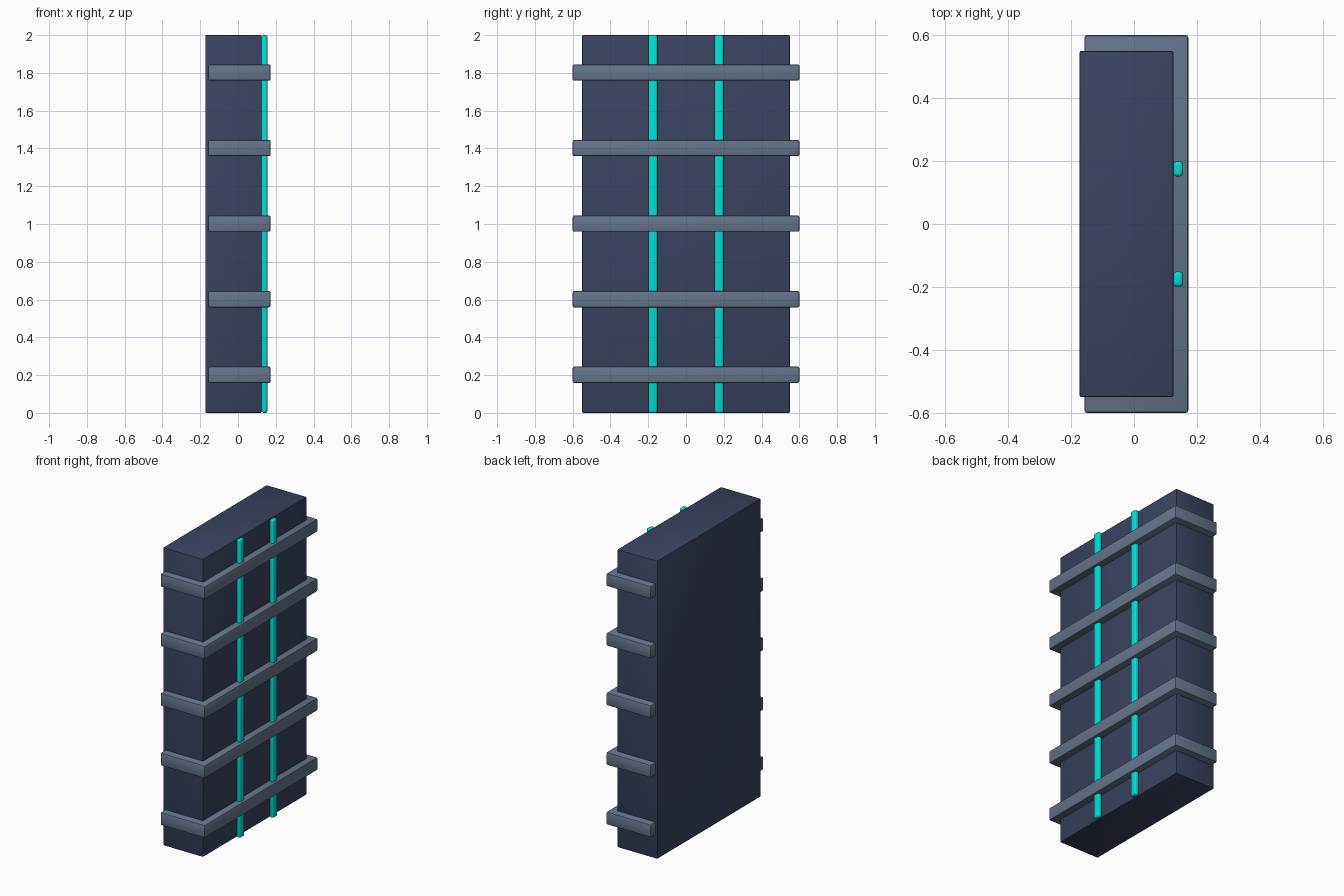
import bpy

if "Cube" in bpy.data.objects:
    bpy.data.objects.remove(bpy.data.objects["Cube"])


def material(name, color):
    mat = bpy.data.materials.new(name)
    mat.diffuse_color = (*color, 1)
    mat.use_nodes = True
    mat.node_tree.nodes["Principled BSDF"].inputs["Base Color"].default_value = mat.diffuse_color
    return mat


navy = material("dark_navy", (0.042, 0.056, 0.115))
steel = material("slate_steel", (0.133, 0.178, 0.262))
cyan = material("bright_cyan", (0.0, 0.75, 0.66))


def box(name, lo, hi, bevel, segments, mat):
    """Rounded box between two opposite corners."""
    center = [(a + b) / 2 for a, b in zip(lo, hi)]
    bpy.ops.mesh.primitive_cube_add(size=1, location=center)
    ob = bpy.context.object
    ob.name = name
    ob.scale = [b - a for a, b in zip(lo, hi)]
    bpy.ops.object.transform_apply(location=False, rotation=False, scale=True)
    mod = ob.modifiers.new("soft_edges", "BEVEL")
    mod.width = bevel
    mod.segments = segments
    bpy.ops.object.modifier_apply(modifier=mod.name)
    bpy.ops.object.shade_smooth_by_angle()
    ob.data.materials.append(mat)
    return ob


# Main slab
box("wall_panel", (-0.1725, -0.55, 0), (0.1255, 0.55, 2), 0.006, 2, navy)

# Five horizontal bands standing proud of the front and both ends
for i in range(5):
    z = 0.202 + 0.4 * i
    box(f"horizontal_rib_{i + 1}", (-0.1575, -0.6, z - 0.043),
        (0.1725, 0.6, z + 0.043), 0.008, 2, steel)

# Two glowing vertical strips on the face
for side, y in (("left", -0.175), ("right", 0.175)):
    box(f"light_strip_{side}", (0.125, y - 0.024, 0), (0.156, y + 0.024, 2),
        0.011, 3, cyan)
